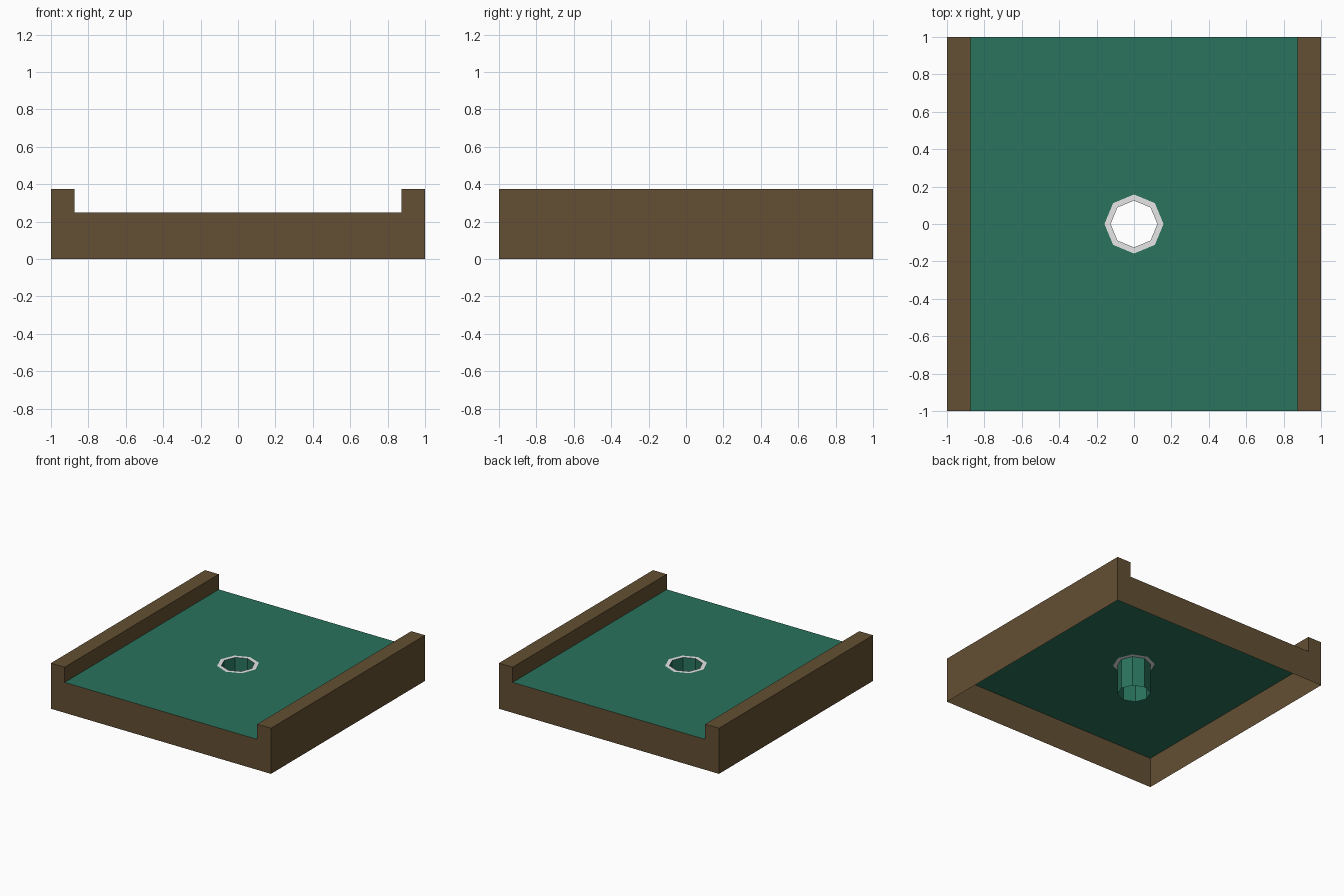
import bpy, math

if "Cube" in bpy.data.objects:
    bpy.data.objects.remove(bpy.data.objects["Cube"])

def material(name, srgb):
    m = bpy.data.materials.new(name)
    lin = [((c / 255 + 0.055) / 1.055) ** 2.4 for c in srgb]
    m.diffuse_color = (*lin, 1)
    m.use_nodes = True
    m.node_tree.nodes["Principled BSDF"].inputs["Base Color"].default_value = m.diffuse_color
    return m

GREEN = material("turf green", (41, 115, 92))
BROWN = material("timber brown", (99, 79, 51))
WHITE = material("rim white", (230, 230, 230))

FLOOR, TOP, INNER = 0.25, 0.375, 0.875

def make(name, verts, faces, mat):
    me = bpy.data.meshes.new(name)
    me.from_pydata(verts, [], faces)
    me.materials.append(mat)
    ob = bpy.data.objects.new(name, me)
    bpy.context.collection.objects.link(ob)
    return ob

def octagon(r, z):
    return [(r * math.cos(i * math.pi / 4), r * math.sin(i * math.pi / 4), z) for i in range(8)]

def band(name, outer, inner, mat):
    """Quads joining two eight-point loops."""
    faces = [(i, (i + 1) % 8, 8 + (i + 1) % 8, 8 + i) for i in range(8)]
    return make(name, outer + inner, faces, mat)

# Turf sheet with an octagonal hole, white rim and open cup going down
square = [(round(math.cos(i * math.pi / 4)), round(math.sin(i * math.pi / 4)), FLOOR)
          for i in range(8)]
band("turf", square, octagon(0.158, FLOOR), GREEN)
band("cup_rim", octagon(0.158, FLOOR), octagon(0.125, FLOOR), WHITE)
band("cup_wall", octagon(0.125, FLOOR), octagon(0.125, 0), GREEN)

# Timber frame: end profiles joined by outer sides, kerb tops and kerb inner faces
half = [(-1, 0), (-1, TOP), (-INNER, TOP), (-INNER, FLOOR)]
profile = half + [(-x, z) for x, z in reversed(half)]
verts = [(x, y, z) for y in (-1, 1) for x, z in profile]
faces = [(7, 6, 5, 4, 3, 2, 1, 0), tuple(range(8, 16))]
faces += [(i, i + 1, i + 9, i + 8) for i in (0, 1, 2, 4, 5, 6)]
make("timber_frame", verts, faces, BROWN)
